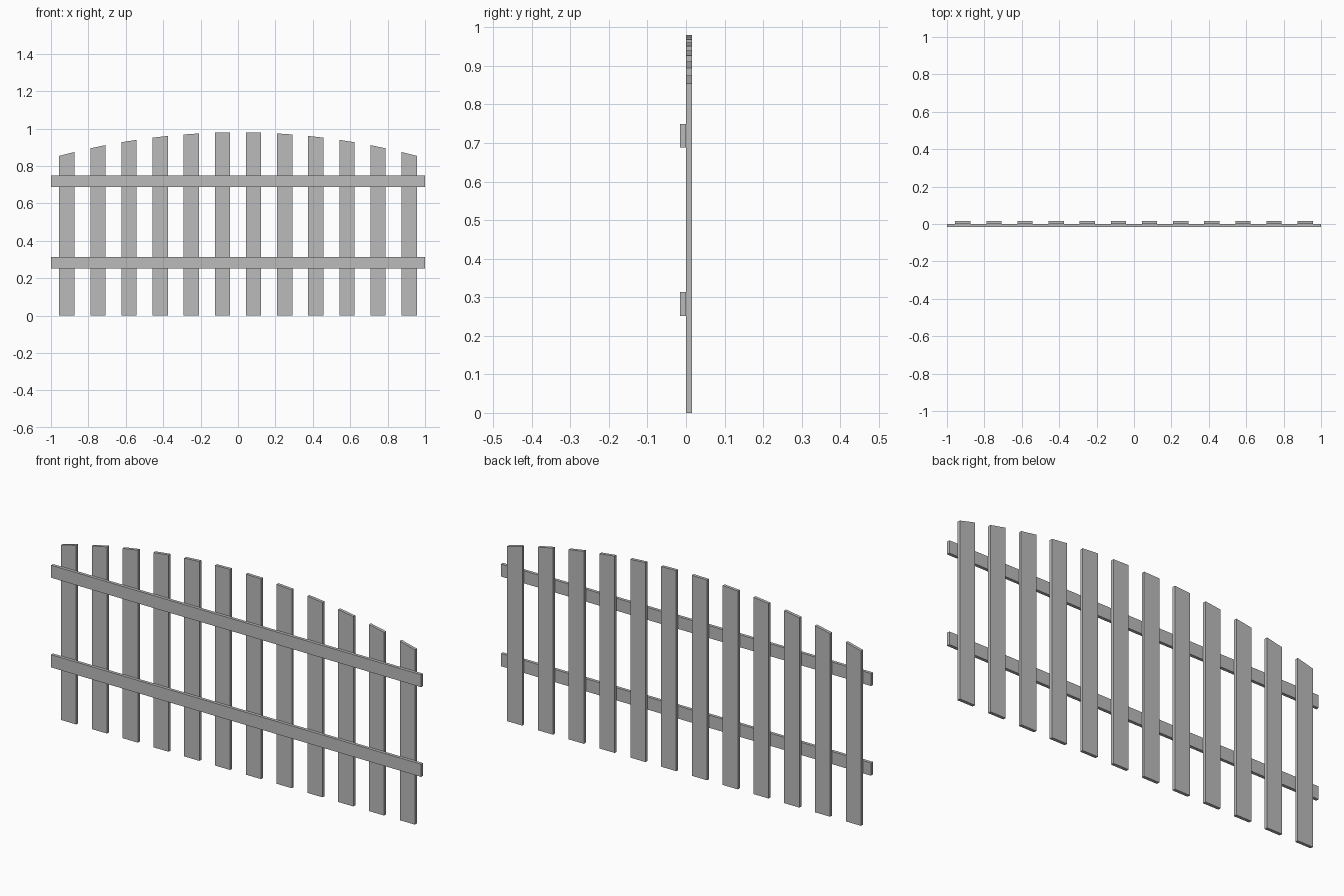
import bpy
import bmesh
import math

cube = bpy.data.objects.get("Cube")
if cube:
    bpy.data.objects.remove(cube, do_unlink=True)

SLATS = 12
SPACING = 0.1664
SLAT_WIDTH = 0.082
THICKNESS = 0.015
PEAK = 0.98
ARCH_RADIUS = 3.7

grey = bpy.data.materials.new("fence grey")
grey.use_nodes = True
colour = (0.5, 0.5, 0.5, 1)
grey.diffuse_color = colour
grey.node_tree.nodes["Principled BSDF"].inputs["Base Color"].default_value = colour


def arch(x):
    """Height of the curved fence top at x."""
    return PEAK - ARCH_RADIUS + math.sqrt(ARCH_RADIUS ** 2 - x ** 2)


def board(name, outline, y):
    """Extrude an (x, z) outline backwards from y by the board thickness."""
    bm = bmesh.new()
    face = bm.faces.new([bm.verts.new((x, y, z)) for x, z in outline])
    extruded = bmesh.ops.extrude_face_region(bm, geom=[face])
    verts = [v for v in extruded["geom"] if isinstance(v, bmesh.types.BMVert)]
    bmesh.ops.translate(bm, vec=(0, THICKNESS, 0), verts=verts)
    bmesh.ops.recalc_face_normals(bm, faces=bm.faces)
    mesh = bpy.data.meshes.new(name)
    bm.to_mesh(mesh)
    bm.free()
    mesh.materials.append(grey)
    obj = bpy.data.objects.new(name, mesh)
    bpy.context.collection.objects.link(obj)


# Upright slats, their tops cut along the arch
for i in range(SLATS):
    centre = (i - (SLATS - 1) / 2) * SPACING
    a, b = centre - SLAT_WIDTH / 2, centre + SLAT_WIDTH / 2
    board(f"slat_{i + 1}", [(a, 0), (b, 0), (b, arch(b)), (a, arch(a))], 0)

# Horizontal rails across the front
for name, low, high in (("lower_rail", 0.251, 0.313), ("upper_rail", 0.689, 0.75)):
    board(name, [(-1, low), (1, low), (1, high), (-1, high)], -THICKNESS)
